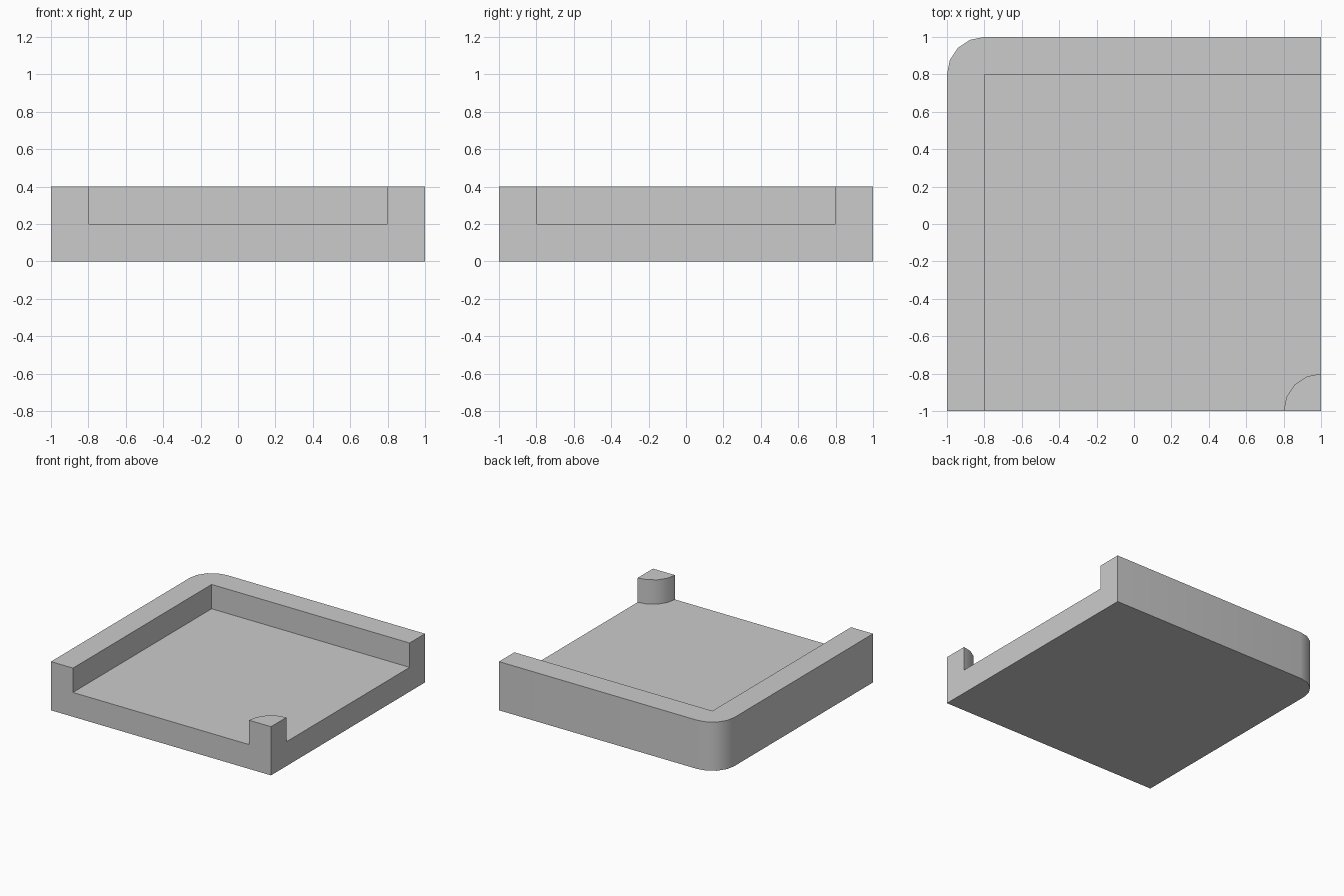
import bpy, bmesh
from math import sin, cos, radians
from mathutils import Vector

if "Cube" in bpy.data.objects:
    bpy.data.objects.remove(bpy.data.objects["Cube"])

STEP = 0.2  # height of floor, and of the raised parts above it


def arc(cx, cy, r, a0, a1, n=4):
    angles = [radians(a0 + (a1 - a0) * i / n) for i in range(n + 1)]
    return [(cx + r * cos(a), cy + r * sin(a)) for a in angles]


def raise_faces(bm, faces, height):
    geom = bmesh.ops.extrude_face_region(bm, geom=faces)["geom"]
    verts = [g for g in geom if isinstance(g, bmesh.types.BMVert)]
    bmesh.ops.translate(bm, verts=verts, vec=Vector((0, 0, height)))
    return [g for g in geom if isinstance(g, bmesh.types.BMFace)]


# Plan outlines: recessed floor, L-shaped rim, quarter-round post
post_arc = arc(1, -1, 0.2, 180, 90)
floor = [(-0.8, -1)] + post_arc + [(1, 0.8), (-0.8, 0.8)]
rim = [(-1, -1), (-0.8, -1), (-0.8, 0.8), (1, 0.8), (1, 1)] + arc(-0.8, 0.8, 0.2, 90, 180)
post = [(1, -1)] + post_arc[::-1]

bm = bmesh.new()
for outline in (floor, rim, post):
    bm.faces.new([bm.verts.new((x, y, 0)) for x, y in outline])
bmesh.ops.remove_doubles(bm, verts=bm.verts[:], dist=1e-4)

# Floor slab, then the rim and post above it
top = raise_faces(bm, bm.faces[:], STEP)
raised = [f for f in top if any(v.co.x < -0.9 for v in f.verts)
          or all(v.co.x > 0.7 and v.co.y < -0.7 for v in f.verts)]
raise_faces(bm, raised, STEP)

# Merge coplanar faces into clean flat sides
bmesh.ops.recalc_face_normals(bm, faces=bm.faces[:])
bmesh.ops.dissolve_limit(bm, angle_limit=radians(1), verts=bm.verts[:], edges=bm.edges[:])

mesh = bpy.data.meshes.new("corner_tile")
bm.to_mesh(mesh)
bm.free()
tile = bpy.data.objects.new("corner_tile", mesh)
bpy.context.collection.objects.link(tile)

# Smooth rounded corners, crisp edges elsewhere
bpy.context.view_layer.objects.active = tile
tile.select_set(True)
bpy.ops.object.shade_smooth_by_angle(angle=radians(30))
